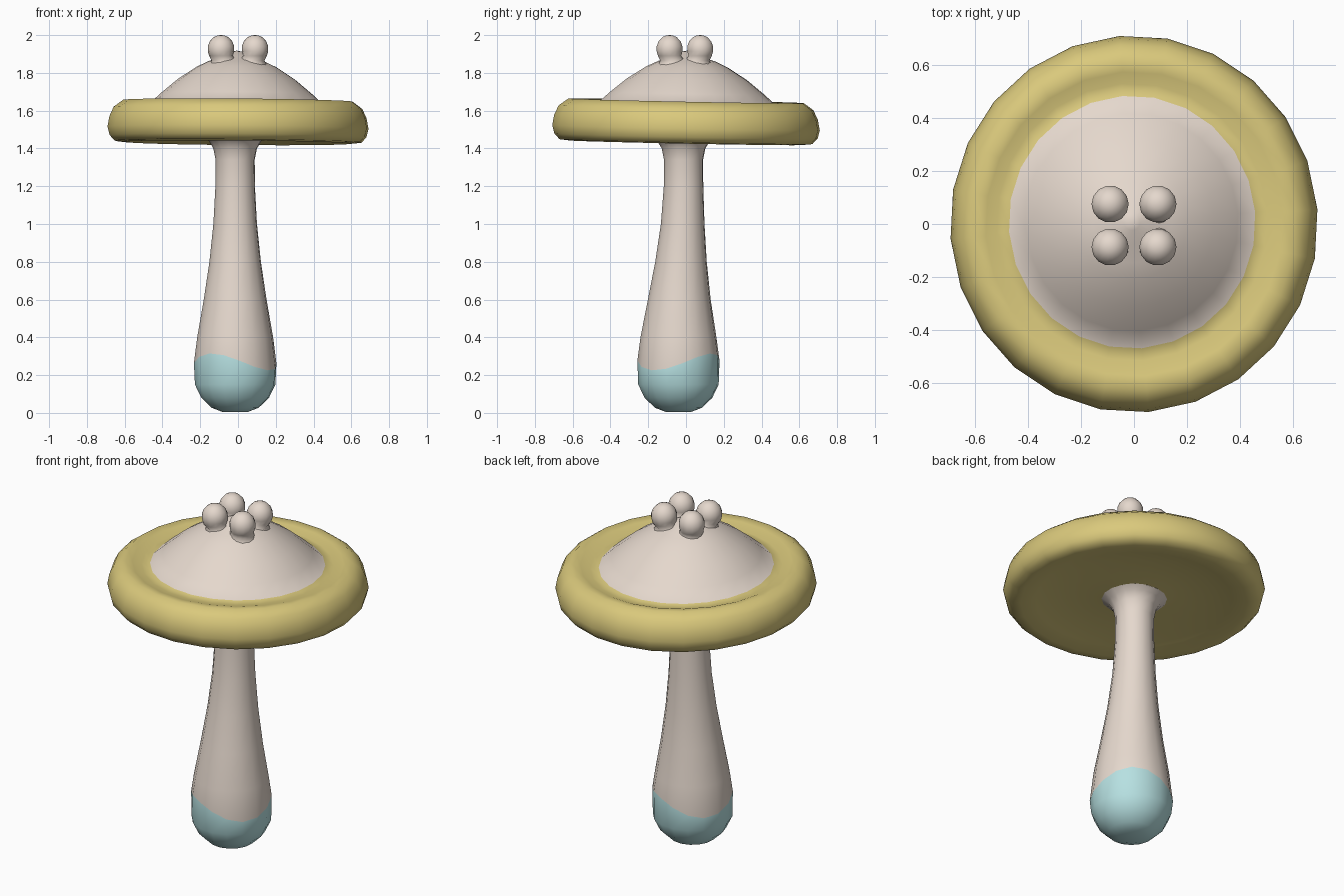
import bpy, bmesh, math

if "Cube" in bpy.data.objects:
    bpy.data.objects.remove(bpy.data.objects["Cube"])


def material(name, rgb):
    m = bpy.data.materials.new(name)
    lin = [((c / 255 + 0.055) / 1.055) ** 2.4 for c in rgb]
    m.diffuse_color = (*lin, 1)
    m.use_nodes = True
    m.node_tree.nodes["Principled BSDF"].inputs["Base Color"].default_value = m.diffuse_color
    return m


CREAM = material("cream", (229, 216, 205))
YELLOW = material("mustard_yellow", (218, 201, 124))
BLUE = material("pale_blue", (183, 225, 226))


def lathe(name, profile, sides, place, mats, pick, phase=0.0):
    """Spin (radius, z) points, listed bottom to top; place() maps to 3D."""
    bm = bmesh.new()
    rings = []
    for i, (r, z) in enumerate(profile):
        ring = []
        for k in range(sides):
            a = phase + 2 * math.pi * k / sides
            ring.append(bm.verts.new(place(i, r, z, a)))
        rings.append(ring)
    for i in range(len(rings) - 1):
        for k in range(sides):
            n = (k + 1) % sides
            f = bm.faces.new((rings[i][k], rings[i][n], rings[i + 1][n], rings[i + 1][k]))
            f.smooth = True
            f.material_index = pick(i)
    bmesh.ops.remove_doubles(bm, verts=bm.verts, dist=0.0005)
    me = bpy.data.meshes.new(name)
    bm.to_mesh(me)
    bm.free()
    for m in mats:
        me.materials.append(m)
    ob = bpy.data.objects.new(name, me)
    bpy.context.collection.objects.link(ob)
    return ob


# Stem: leans slightly, with a wavy blue dipped foot
stem = [(0, 0.004), (0.07, 0.006), (0.125, 0.027), (0.18, 0.08), (0.214, 0.15),
        (0.219, 0.27), (0.202, 0.40), (0.167, 0.60), (0.137, 0.80),
        (0.116, 1.0), (0.105, 1.2), (0.104, 1.34), (0.116, 1.40),
        (0.14, 1.44), (0.178, 1.466)]
WAVE = 5


def place_stem(i, r, z, a):
    if i == WAVE:
        dz = 0.045 * math.cos(2 * (a - math.radians(55)))
        z, r = z + dz, r - 0.08 * dz
    cy = -0.04 + 0.027 * max(0, min(1, (z - 0.5) / 0.6))
    return (-0.015 + r * math.cos(a), cy + r * math.sin(a), z)


lathe("stem", stem, 16, place_stem, [CREAM, BLUE], lambda i: 1 if i < WAVE else 0, 0.1)

# Cap: yellow hollowed underside and rolled rim, cream dome; slightly tilted
cap = [(0.15, 1.462), (0.25, 1.468), (0.42, 1.462), (0.52, 1.446), (0.6, 1.43),
       (0.655, 1.436), (0.682, 1.465), (0.693, 1.51), (0.683, 1.565), (0.66, 1.615),
       (0.61, 1.652), (0.56, 1.645), (0.51, 1.627), (0.465, 1.632), (0.40, 1.692),
       (0.31, 1.767), (0.21, 1.832), (0.15, 1.861), (0.08, 1.885), (0.03, 1.912),
       (0, 1.918)]
DOME = 13


def place_cap(i, r, z, a):
    x, y = r * math.cos(a), 1.025 * r * math.sin(a)
    off = 0.007 if i >= DOME - 1 else 0
    return (x - off, y + off, z - 0.02 * y - 0.008 * x)


lathe("cap", cap, 24, place_cap, [CREAM, YELLOW], lambda i: 1 if i < DOME else 0,
      math.radians(4.5))

# Four round knobs with flared necks on top of the dome
knob = [(0.085, 1.835), (0.066, 1.865), (0.063, 1.89), (0.07, 1.915), (0.07, 1.94),
        (0.06, 1.967), (0.038, 1.99), (0.018, 1.998), (0, 2.0)]
for sx, side in ((-1, "left"), (1, "right")):
    for sy, end in ((-1, "front"), (1, "back")):
        cx, cy = sx * 0.09, -0.006 + sy * 0.081
        lathe(f"knob_{end}_{side}", knob, 14,
              lambda i, r, z, a: (cx - 0.016 * sx * (i < 2) + r * math.cos(a),
                                  cy - 0.016 * sy * (i < 2) + r * math.sin(a), z),
              [CREAM], lambda i: 0)
